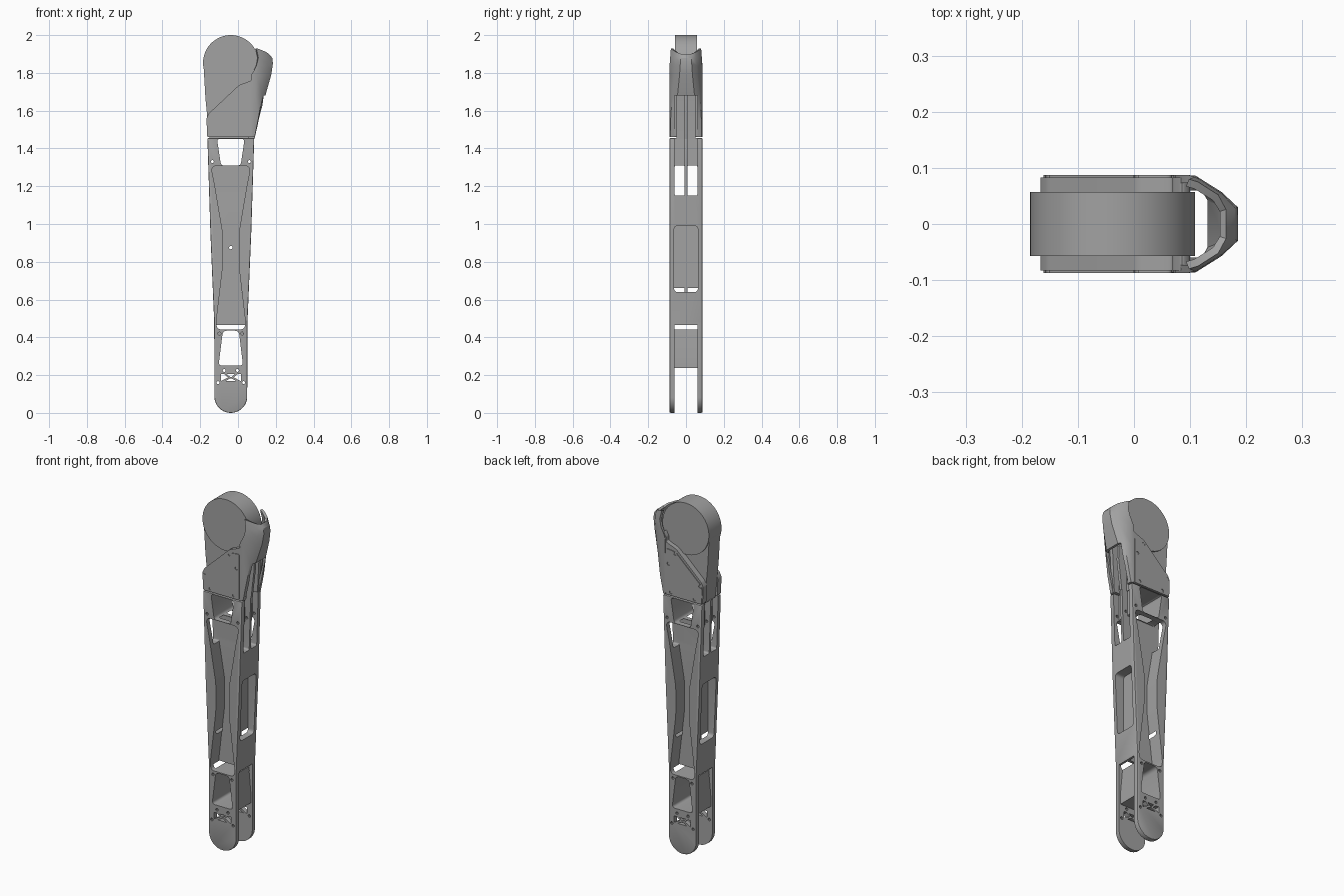
import bpy, bmesh, math
from mathutils import Vector

if "Cube" in bpy.data.objects:
    bpy.data.objects.remove(bpy.data.objects["Cube"], do_unlink=True)

grey = bpy.data.materials.new("machined grey")
grey.use_nodes = True
COLOUR = (0.36, 0.36, 0.36, 1)
grey.diffuse_color = COLOUR
grey.node_tree.nodes["Principled BSDF"].inputs["Base Color"].default_value = COLOUR

CX = -0.038      # centre line of the leg
W = 0.087        # half thickness of the leg


def finish(name, bm):
    bmesh.ops.recalc_face_normals(bm, faces=bm.faces[:])
    mesh = bpy.data.meshes.new(name)
    bm.to_mesh(mesh)
    bm.free()
    mesh.materials.append(grey)
    ob = bpy.data.objects.new(name, mesh)
    bpy.context.collection.objects.link(ob)
    return ob


def rounded(pts, r, steps=4):
    """Round every corner of a 2D outline."""
    out = []
    for i, p in enumerate(pts):
        p = Vector(p)
        a, b = Vector(pts[i - 1]) - p, Vector(pts[(i + 1) % len(pts)]) - p
        a = p + a.normalized() * min(r, a.length * 0.45)
        b = p + b.normalized() * min(r, b.length * 0.45)
        for s in range(steps + 1):
            t = s / steps
            out.append(a * (1 - t) ** 2 + p * 2 * t * (1 - t) + b * t * t)
    return out


def prism(name, pts, lo, hi, axis="y", r=0.0):
    """Extrude an outline: (x, z) along y, or (y, z) along x."""
    if r:
        pts = rounded(pts, r)
    bm = bmesh.new()
    place = (lambda u, v, d: (u, d, v)) if axis == "y" else (lambda u, v, d: (d, u, v))
    low = [bm.verts.new(place(u, v, lo)) for u, v in pts]
    high = [bm.verts.new(place(u, v, hi)) for u, v in pts]
    bm.faces.new(low)
    bm.faces.new(high)
    for i in range(len(pts)):
        bm.faces.new((low[i - 1], low[i], high[i], high[i - 1]))
    return finish(name, bm)


def box(u0, u1, v0, v1):
    return [(u0, v0), (u1, v0), (u1, v1), (u0, v1)]


def disc(u, v, r, n=16):
    return [(u + r * math.cos(math.tau * i / n), v + r * math.sin(math.tau * i / n)) for i in range(n)]


def apply(ob, kind, **settings):
    mod = ob.modifiers.new(kind, kind)
    for key, value in settings.items():
        setattr(mod, key, value)
    bpy.context.view_layer.objects.active = ob
    bpy.ops.object.modifier_apply(modifier=mod.name)


def cut(ob, pts, lo, hi, axis="y", r=0.0):
    tool = prism("cutter", pts, lo, hi, axis, r)
    tool.hide_render = True
    apply(ob, "BOOLEAN", operation="DIFFERENCE", solver="EXACT", object=tool)
    bpy.data.objects.remove(tool, do_unlink=True)


def mirrored(pts):
    """Complete an outline from its +x half, around the leg centre line."""
    return [(CX + x, z) for x, z in pts] + [(CX - x, z) for x, z in reversed(pts)]


# Leg body: rounded foot, slowly widening towards the top
foot = [(W * math.sin(a), W - W * math.cos(a)) for a in [math.pi / 2 * (i + 0.5) / 12 for i in range(12)]]
leg = prism("leg_body", mirrored(foot + [(0.088, 0.48), (0.108, 0.95), (0.124, 1.455)]), -W, W)
apply(leg, "BEVEL", width=0.005, segments=2, limit_method="ANGLE", angle_limit=math.radians(50))

# Fork gap, through windows and small bracing cutouts
cut(leg, box(-0.06, 0.06, -0.1, 0.465), -0.3, 0.3, "x")
WINDOW = mirrored([(0.065, 0.25), (0.042, 0.435)])
cut(leg, WINDOW, -0.2, 0.2, r=0.02)
cut(leg, mirrored([(0.052, 1.31), (0.073, 1.45)]), -0.2, 0.2, r=0.016)
cut(leg, mirrored([(0.02, 0.205), (0.004, 0.19)]), -0.2, 0.2)
cut(leg, mirrored([(0.03, 0.168), (0.004, 0.182)]), -0.2, 0.2)
for s in (-1, 1):
    cut(leg, [(CX + s * x, z) for x, z in [(0.053, 0.168), (0.053, 0.205), (0.035, 0.205), (0.015, 0.188)]], -0.2, 0.2)

# Hourglass pockets front and back, leaving a thin central web
POCKET = mirrored([(0.07, 0.442), (0.078, 0.475), (0.042, 0.78), (0.042, 0.95), (0.084, 1.20), (0.102, 1.29), (0.09, 1.308)])
for s in (-1, 1):
    cut(leg, POCKET, *sorted((s * 0.008, s * 0.2)), r=0.02)
    # Side slots, deep low down and shallow beside the upper window
    y0, y1 = sorted((s * 0.008, s * 0.06))
    cut(leg, box(y0, y1, 1.15, 1.311), -0.3, 0.3, "x", r=0.01)
    for x0, x1 in ((0.05, 0.3), (-0.3, -0.126)):
        cut(leg, box(y0, y1, 1.29, 1.5), x0, x1, "x")
    # Openings in the web at the lower pocket corners
    cut(leg, box(CX + s * 0.06 - 0.014, CX + s * 0.06 + 0.014, 0.44, 0.466), -0.05, 0.05)

# Rounded pockets in both narrow sides
for x0, x1 in ((0.018, 0.3), (-0.3, -0.094)):
    cut(leg, box(-0.063, 0.063, 0.64, 0.99), x0, x1, "x", r=0.02)

# Screw holes
cut(leg, disc(CX, 0.875, 0.009), -0.2, 0.2)
for dx, z in ((0.098, 1.33), (0.06, 0.42), (0.068, 0.16), (0.035, 0.225)):
    for s in (-1, 1):
        cut(leg, disc(CX + s * dx, z, 0.008, 10), -0.2, 0.2)

# Tube around the lower window, bridging the fork
tube = prism("fork_bridge", mirrored([(0.077, 0.238), (0.077, 0.30), (0.064, 0.442)]), -0.062, 0.062)
cut(tube, WINDOW, -0.2, 0.2, r=0.02)

# Motor drum and the housing under it
drum = prism("motor_drum", disc(-0.038, 1.853, 0.147, 96), -0.057, 0.057)
housing = prism("motor_housing", [(-0.150, 1.45), (0.055, 1.45), (0.062, 1.70), (0.08, 1.83), (-0.183, 1.85),
                                  (-0.172, 1.66), (-0.158, 1.52)], -0.05, 0.05)

# Side cheeks with cover plates, front and back
CHEEK = [(-0.163, 1.46), (0.088, 1.46), (0.1, 1.7), (0.10, 1.80), (0.085, 1.815), (0.068, 1.785), (0.07, 1.76),
         (0.045, 1.75), (0.005, 1.735), (-0.155, 1.585), (-0.167, 1.56)]
COVER = [(-0.16, 1.463), (0.068, 1.463), (0.068, 1.725), (0.006, 1.718), (-0.152, 1.572), (-0.162, 1.55)]
SCREWS = [(-0.115, 1.48), (0.035, 1.48), (0.05, 1.64), (-0.15, 1.562), (0.008, 1.708)]
cheeks = []
for s, side in ((-1, "front"), (1, "back")):
    cheek = prism(side + "_cheek", CHEEK, *sorted((s * 0.05, s * 0.083)), r=0.008)
    cover = prism(side + "_cover", COVER, *sorted((s * 0.076, s * W)), r=0.012)
    for x, z in SCREWS:
        cut(cover, disc(x, z, 0.009, 12), -0.2, 0.2)
    cheeks += [cheek, cover]

# Hollow guard wrapping the side of the drum, lofted from half sections (x, y, z)
SECTIONS = [
    [(0.070, W, 1.46), (0.078, W, 1.46), (0.088, 0.081, 1.46), (0.090, 0.05, 1.46)],
    [(0.070, W, 1.56), (0.086, W, 1.56), (0.108, 0.081, 1.56), (0.113, 0.05, 1.56)],
    [(0.070, W, 1.68), (0.092, W, 1.68), (0.128, 0.073, 1.68), (0.145, 0.045, 1.68)],
    [(0.074, W, 1.79), (0.098, W, 1.79), (0.150, 0.061, 1.79), (0.176, 0.034, 1.79)],
    [(0.098, W, 1.84), (0.110, 0.086, 1.84), (0.156, 0.057, 1.84), (0.185, 0.030, 1.85)],
    [(0.108, 0.084, 1.88), (0.118, 0.079, 1.88), (0.158, 0.053, 1.88), (0.181, 0.028, 1.88)],
    [(0.098, 0.080, 1.93), (0.114, 0.075, 1.925), (0.150, 0.052, 1.91), (0.164, 0.026, 1.90)],
]
bm = bmesh.new()
rows = [[bm.verts.new(p) for p in sec] + [bm.verts.new((x, -y, z)) for x, y, z in reversed(sec)] for sec in SECTIONS]
for a, b in zip(rows, rows[1:]):
    for i in range(len(a) - 1):
        bm.faces.new((a[i], a[i + 1], b[i + 1], b[i]))
for f in bm.faces:
    f.smooth = True
guard = finish("drum_guard", bm)
# Thickness always goes towards the drum
facing = sum(p.normal.x for p in guard.data.polygons)
apply(guard, "SOLIDIFY", thickness=0.014, offset=-1 if facing > 0 else 1)
cut(guard, box(-0.06, 0.06, 1.4, 1.68), 0.05, 0.3, "x")

# Thin rib dividing the slots under the guard
rib = prism("guard_rib", [(0.04, 1.45), (0.088, 1.45), (0.108, 1.62), (0.105, 1.70), (0.05, 1.70)], -0.008, 0.008)

# Crisp edges with smooth curved surfaces
bpy.ops.object.select_all(action="DESELECT")
for ob in [leg, tube, drum, housing, guard, rib] + cheeks:
    ob.select_set(True)
bpy.context.view_layer.objects.active = leg
bpy.ops.object.shade_smooth_by_angle(angle=math.radians(32))
